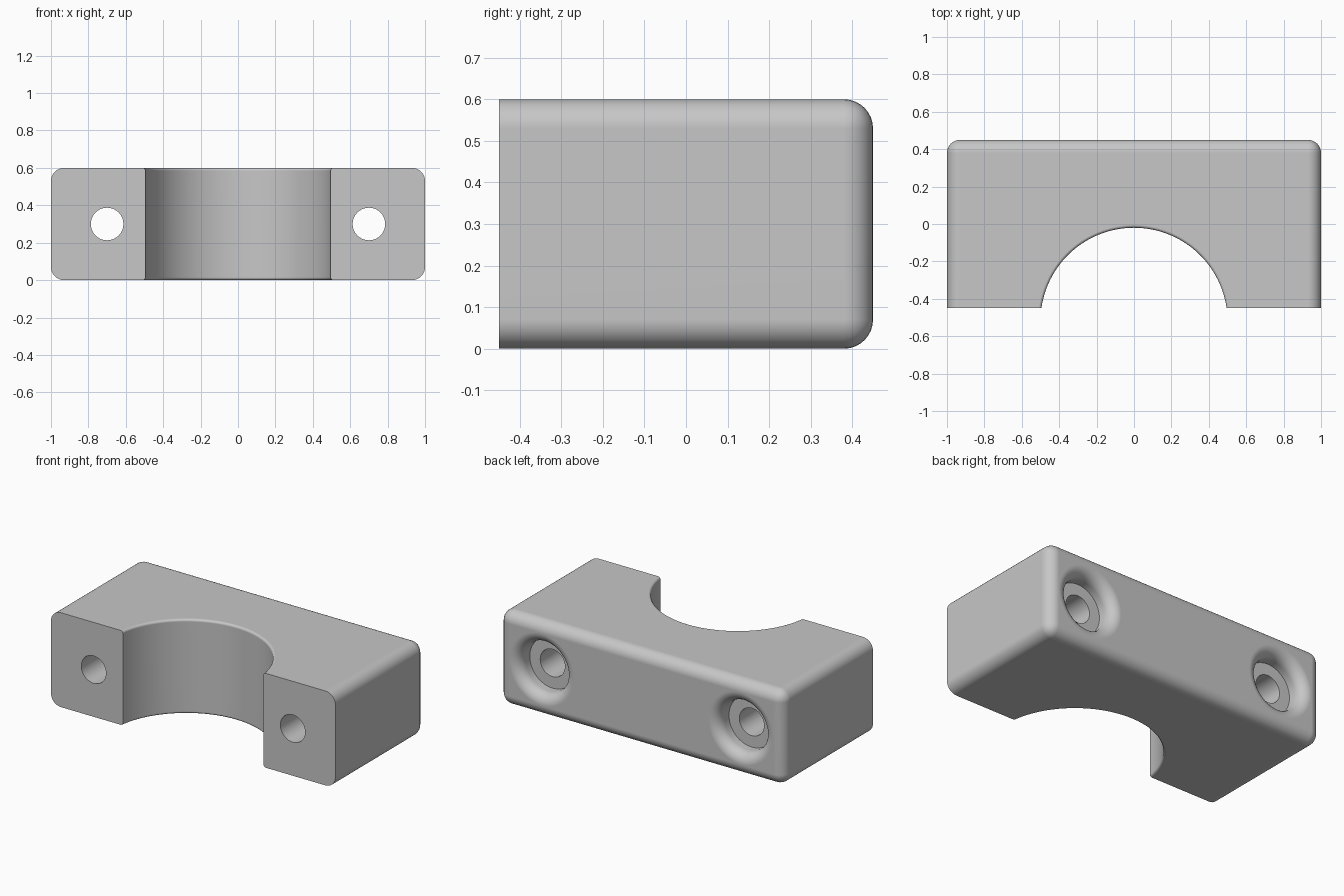
import bpy
import bmesh
import math
from mathutils import Matrix, Vector

WIDTH, DEPTH, HEIGHT = 2.0, 0.9, 0.6
EDGE_RADIUS = 0.07
BACK = DEPTH / 2

if "Cube" in bpy.data.objects:
    bpy.data.objects.remove(bpy.data.objects["Cube"], do_unlink=True)

grey = bpy.data.materials.new("plain grey")
grey.use_nodes = True
grey.diffuse_color = (0.57, 0.57, 0.57, 1)
grey.node_tree.nodes["Principled BSDF"].inputs["Base Color"].default_value = grey.diffuse_color


def add_object(name, bm):
    mesh = bpy.data.meshes.new(name)
    bm.to_mesh(mesh)
    bm.free()
    mesh.materials.append(grey)
    obj = bpy.data.objects.new(name, mesh)
    bpy.context.collection.objects.link(obj)
    return obj


def arc(centre, radius, start, end, steps=8):
    """Points on a circular arc, angles in degrees."""
    angles = [math.radians(start + (end - start) * i / steps) for i in range(steps + 1)]
    return [(centre[0] + radius * math.cos(a), centre[1] + radius * math.sin(a)) for a in angles]


def revolve(name, profile, location, segments, along_y=False):
    """Closed solid from (radius, height) points turned about z, or about y."""
    bm = bmesh.new()
    verts = [bm.verts.new((r, 0, h)) for r, h in profile]
    edges = [bm.edges.new(pair) for pair in zip(verts, verts[1:])]
    bmesh.ops.spin(bm, geom=verts + edges, cent=(0, 0, 0), axis=(0, 0, 1),
                   angle=math.tau, steps=segments)
    bmesh.ops.remove_doubles(bm, verts=bm.verts, dist=1e-5)
    bmesh.ops.recalc_face_normals(bm, faces=bm.faces)
    turn = Matrix.Rotation(-math.pi / 2 if along_y else 0, 4, "X")
    bm.transform(Matrix.Translation(Vector(location)) @ turn)
    obj = add_object(name, bm)
    obj.hide_render = True
    return obj


# Clamp block: every edge rounded except those of the flat mating face
bm = bmesh.new()
bmesh.ops.create_cube(bm, size=1)
bm.transform(Matrix.Translation((0, 0, HEIGHT / 2)) @ Matrix.Diagonal((WIDTH, DEPTH, HEIGHT, 1)))
rounded = [e for e in bm.edges if any(v.co.y > 0 for v in e.verts)]
bmesh.ops.bevel(bm, geom=rounded, offset=EDGE_RADIUS, offset_type="OFFSET",
                segments=8, profile=0.5, affect="EDGES")
block = add_object("clamp_block", bm)

# Pipe bore with a small rounded lip at both ends
bore, lip = 0.5, 0.015
bore_profile = [(0, -0.1), (bore + lip, -0.1)]
bore_profile += arc((bore + lip, lip), lip, 270, 180, 5)
bore_profile += arc((bore + lip, HEIGHT - lip), lip, 180, 90, 5)
bore_profile += [(bore + lip, HEIGHT + 0.1), (0, HEIGHT + 0.1)]
cutters = [revolve("bore_cutter", bore_profile, (0, -0.52, 0), 96)]

# Bolt holes: through hole, counterbore and softly rounded mouth
hole, recess, mouth, floor = 0.087, 0.16, 0.068, BACK - 0.11
bolt_profile = [(0, -BACK - 0.1), (hole, -BACK - 0.1), (hole, floor), (recess, floor)]
bolt_profile += arc((recess + mouth, BACK - mouth), mouth, 180, 90)
bolt_profile += [(recess + mouth, BACK + 0.1), (0, BACK + 0.1)]
for side, x in (("left", 0.7), ("right", -0.7)):
    cutters.append(revolve(side + "_bolt_cutter", bolt_profile, (x, 0, HEIGHT / 2), 64, True))

# Cut the block, then discard the cutters
bpy.ops.object.select_all(action="DESELECT")
bpy.context.view_layer.objects.active = block
block.select_set(True)
for cutter in cutters:
    cut = block.modifiers.new(cutter.name, "BOOLEAN")
    cut.operation = "DIFFERENCE"
    cut.solver = "EXACT"
    cut.object = cutter
    bpy.ops.object.modifier_apply(modifier=cut.name)
    bpy.data.objects.remove(cutter, do_unlink=True)

# Smooth fillets and bores, flat broad faces
bpy.ops.object.shade_smooth_by_angle(angle=math.radians(30))
weighted = block.modifiers.new("flat_faces", "WEIGHTED_NORMAL")
weighted.keep_sharp = True
